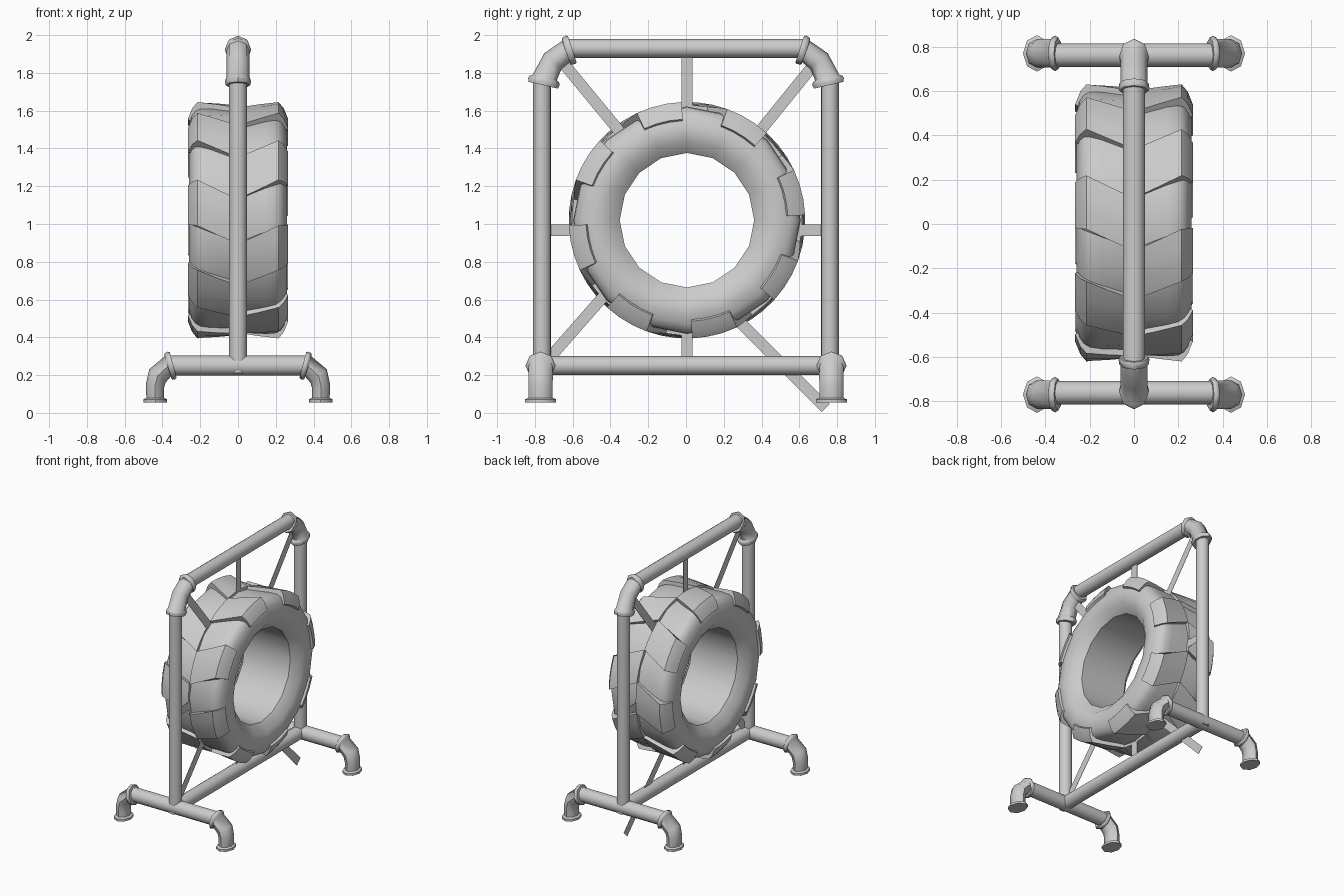
import bpy, bmesh
from math import sin, cos, pi, radians
from mathutils import Vector

if "Cube" in bpy.data.objects:
    bpy.data.objects.remove(bpy.data.objects["Cube"])


def finish(bm, name, smooth=35):
    bmesh.ops.recalc_face_normals(bm, faces=bm.faces)
    me = bpy.data.meshes.new(name)
    bm.to_mesh(me)
    bm.free()
    ob = bpy.data.objects.new(name, me)
    bpy.context.collection.objects.link(ob)
    if smooth:
        bpy.ops.object.select_all(action='DESELECT')
        bpy.context.view_layer.objects.active = ob
        ob.select_set(True)
        bpy.ops.object.shade_smooth_by_angle(angle=radians(smooth))
    return ob


def skin(bm, rings, cap=True, wrap=False):
    """Bridge a list of closed point loops with quads."""
    vs = [[bm.verts.new(p) for p in r] for r in rings]
    n = len(vs[0])
    pairs = list(zip(vs, vs[1:])) + ([(vs[-1], vs[0])] if wrap else [])
    for a, b in pairs:
        for i in range(n):
            j = (i + 1) % n
            bm.faces.new((a[i], a[j], b[j], b[i]))
    if cap:
        bm.faces.new(vs[0])
        bm.faces.new(vs[-1])


def pipe(name, a, b, r, sides=16):
    a, b = Vector(a), Vector(b)
    q = (b - a).to_track_quat('Z', 'Y')
    bm = bmesh.new()
    skin(bm, [[c + q @ Vector((r * cos(2 * pi * i / sides), r * sin(2 * pi * i / sides), 0))
               for i in range(sides)] for c in (a, b)])
    return finish(bm, name)


def elbow(name, stations, place, sides=8):
    """Stations: outward, height, downward tilt, in-plane radius, sideways radius."""
    bm = bmesh.new()
    rings = []
    for u, z, tilt, ri, ro in stations:
        t = radians(tilt)
        ring = []
        for i in range(sides):
            a = 2 * pi * i / sides
            k = ri * cos(a)
            ring.append(place(u + k * sin(t), z + k * cos(t), ro * sin(a)))
        rings.append(ring)
    skin(bm, rings)
    return finish(bm, name, 50)


# main frame pipes
Y = 0.762
pipe("top_rail", (0, -0.64, 1.93), (0, 0.64, 1.93), 0.05)
pipe("bottom_rail", (0, -Y, 0.25), (0, Y, 0.25), 0.05)

corner = [(0.602, 1.925, 18, .074, .066), (0.612, 1.922, 18, .079, .07),
          (0.634, 1.914, 18, .074, .066), (0.636, 1.913, 20, .06, .062),
          (0.705, 1.862, 47, .062, .062), (0.748, 1.775, 77, .066, .062),
          (0.75, 1.768, 77, .08, .065), (0.752, 1.755, 77, .086, .069),
          (0.756, 1.735, 77, .08, .065)]
foot = [(0.343, .254, 15, .07, .073), (0.356, .25, 15, .077, .08),
        (0.37, .246, 15, .07, .073), (0.372, .246, 17, .056, .064),
        (0.427, .195, 50, .056, .065), (0.44, .14, 80, .049, .064),
        (0.438, .08, 90, .047, .063), (0.438, .072, 90, .063, .082),
        (0.438, .055, 90, .063, .082)]
for s, side in ((-1, "front"), (1, "back")):
    pipe(side + "_post", (0, s * Y, 0.21), (0, s * Y, 1.78), 0.047)
    elbow(side + "_corner_elbow", corner, lambda u, z, w: (w, s * u, z))
    # crosswise foot pipe with a bent foot at each end
    pipe(side + "_foot_pipe", (-0.37, s * Y, 0.25), (0.37, s * Y, 0.25), 0.053)
    for t, end in ((-1, "left"), (1, "right")):
        elbow(f"{side}_{end}_foot", foot, lambda u, z, w: (t * u, s * (Y + 0.008) + w, z))

# paper-thin flat straps holding the tyre
straps = {
    "top": (0.005, 1.92, 0.005, 1.56), "bottom": (0.005, 0.25, 0.005, 0.48),
    "front": (-0.76, 0.967, -0.57, 0.967), "back": (0.76, 0.967, 0.57, 0.967),
    "upper_front": (-0.69, 1.90, -0.33, 1.464), "upper_back": (0.69, 1.86, 0.37, 1.465),
    "lower_front": (-0.785, 0.22, -0.39, 0.67), "lower_back": (0.74, 0.025, 0.25, 0.517),
}
for key, (y1, z1, y2, z2) in straps.items():
    a, b = Vector((0, y1, z1)), Vector((0, y2, z2))
    side = (b - a).normalized().cross(Vector((1, 0, 0))) * 0.03
    ex = Vector((0.001, 0, 0))
    bm = bmesh.new()
    skin(bm, [[c + side + ex, c + side - ex, c - side - ex, c - side + ex] for c in (a, b)])
    finish(bm, key + "_strap", 0)

# tyre
CY, CZ = 0.005, 1.02


def around(x, r, deg):
    p = radians(deg)
    return (x, CY - r * cos(p), CZ + r * sin(p))


# tyre carcass: closed section turned round the hub
half = [(0.05, .597), (0.15, .602), (0.2, .598), (0.226, .583), (0.246, .553), (0.26, .50),
        (0.26, .47), (0.25, .42), (0.195, .356)]
section = half + [(-x, r) for x, r in reversed(half)]
bm = bmesh.new()
skin(bm, [[around(x, r, 22.5 * k) for x, r in section] for k in range(16)], cap=False, wrap=True)
finish(bm, "tyre_body", 36)

# tread lugs: slanted blocks, staggered half a pitch between the two sides
lug = [(0.0, .610, -9.5), (0.11, .618, -4.7), (0.215, .626, 0), (0.243, .592, 0),
       (0.266, .535, 0), (0.248, .525, 0), (0.19, .55, -1.5), (0.0, .55, -9.5)]
for s, start, name in ((-1, -2.5, "left_tread"), (1, 20, "right_tread")):
    bm = bmesh.new()
    for k in range(8):
        skin(bm, [[around(s * x, r, start + 45 * k + 22.5 * j / 3 + lean) for x, r, lean in lug]
                  for j in range(4)])
    finish(bm, name, 32)
